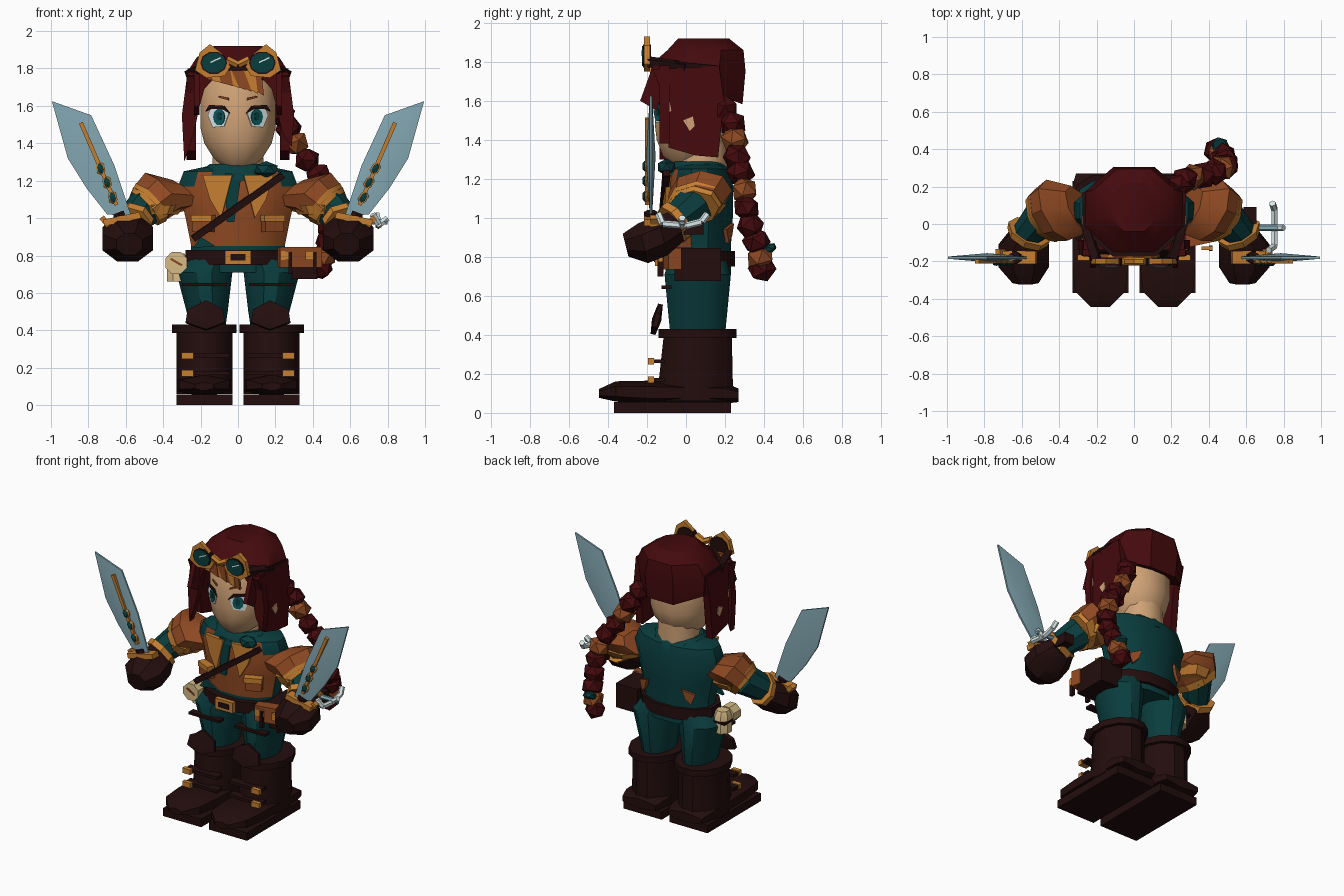
import bpy, bmesh
from math import radians, sin, cos, pi
from mathutils import Vector

cube = bpy.data.objects.get("Cube")
if cube:
    bpy.data.objects.remove(cube, do_unlink=True)


def material(name, *rgb):
    m = bpy.data.materials.new(name)
    m.use_nodes = True
    m.diffuse_color = (*rgb, 1)
    m.node_tree.nodes["Principled BSDF"].inputs["Base Color"].default_value = (*rgb, 1)
    return m


SKIN = material("skin", .62, .36, .18)
HAIR = material("dark red hair", .058, .003, .004)
TEAL = material("teal cloth", .003, .046, .048)
DARK = material("dark leather", .017, .004, .004)
BROWN = material("brown leather", .27, .066, .016)
GOLD = material("gold trim", .56, .21, .03)
STEEL = material("blue steel", .23, .39, .45)
CREAM = material("cream canvas", .68, .5, .24)
WHITE = material("white", .7, .8, .8)
GLASS = material("bright teal", .004, .1, .11)


def finish(name, bm, mat, loc=(0, 0, 0), rot=(0, 0, 0)):
    bmesh.ops.recalc_face_normals(bm, faces=bm.faces[:])
    mesh = bpy.data.meshes.new(name)
    bm.to_mesh(mesh)
    bm.free()
    mesh.materials.append(mat)
    ob = bpy.data.objects.new(name, mesh)
    ob.location = loc
    ob.rotation_euler = [radians(a) for a in rot]
    bpy.context.collection.objects.link(ob)
    return ob


def loft(name, mat, rings, sides=8, axis=(0, 0, 1)):
    """Rings are (x, y, z, half width, half depth, optional tilt along y)."""
    bm = bmesh.new()
    q = Vector((0, 0, 1)).rotation_difference(Vector(axis))
    loops = []
    for x, y, z, rx, ry, *tilt in rings:
        loop = []
        for i in range(sides):
            a = 2 * pi * (i + .5) / sides
            k = 1 / cos(pi / sides)
            p = Vector((rx * k * cos(a), ry * k * sin(a), 0))
            p.z = p.y * (tilt[0] if tilt else 0)
            loop.append(bm.verts.new(q @ p + Vector((x, y, z))))
        loops.append(loop)
    for a, b in zip(loops, loops[1:]):
        for i in range(sides):
            j = (i + 1) % sides
            bm.faces.new((a[i], a[j], b[j], b[i]))
    bm.faces.new(loops[0])
    bm.faces.new(loops[-1])
    return finish(name, bm, mat)


def plate(name, mat, outline, thick, loc=(0, 0, 0), rot=(0, 0, 0), ridge=0):
    """Outline in x and z, extruded along y; a ridge swells both faces."""
    bm = bmesh.new()
    front = bm.faces.new([bm.verts.new((u, -thick / 2, v)) for u, v in outline])
    ext = bmesh.ops.extrude_face_region(bm, geom=[front], use_keep_orig=True)["geom"]
    back = [g for g in ext if isinstance(g, bmesh.types.BMFace)]
    bmesh.ops.translate(bm, verts=back[0].verts[:], vec=(0, thick, 0))
    bmesh.ops.recalc_face_normals(bm, faces=bm.faces[:])
    if ridge:
        bmesh.ops.poke(bm, faces=[front] + back, offset=ridge)
    return finish(name, bm, mat, loc, rot)


def box(name, mat, loc, size, rot=(0, 0, 0)):
    bm = bmesh.new()
    bmesh.ops.create_cube(bm, size=1)
    bmesh.ops.scale(bm, vec=size, verts=bm.verts[:])
    return finish(name, bm, mat, loc, rot)


def ball(name, mat, loc, size, rot=(0, 0, 0)):
    bm = bmesh.new()
    bmesh.ops.create_icosphere(bm, subdivisions=1, radius=1)
    bmesh.ops.scale(bm, vec=size, verts=bm.verts[:])
    return finish(name, bm, mat, loc, rot)


def disc(w, h, n=10):
    return [(w * cos(2 * pi * i / n), h * sin(2 * pi * i / n)) for i in range(n)]


def rod(name, mat, a, b, r, sides=6):
    return loft(name, mat, [(*a, r, r), (*b, r, r)], sides, Vector(b) - Vector(a))


# Torso, with the vest coloured on its front faces
torso = loft("torso", TEAL, [(0, .07, .71, .26, .16), (0, .07, .85, .25, .16),
                             (0, .07, 1.0, .28, .17), (0, .07, 1.17, .32, .17),
                             (0, .07, 1.25, .29, .15), (0, .07, 1.28, .15, .11)], 12)
torso.data.materials.append(BROWN)
for f in torso.data.polygons:
    shoulder = f.center.z > 1.2 and abs(f.center.x) > .2
    if f.normal.y < -.3 and .82 < f.center.z < 1.23 and not shoulder:
        f.material_index = 1
plate("shirt_opening", TEAL, [(-.07, 1.24), (.02, 1.24), (-.02, .98), (-.06, .98)], .02, (0, -.1, 0))
plate("shirt_hem", TEAL, [(-.2, .9), (-.12, .85), (-.24, .84)], .02, (0, -.08, 0))
loft("scarf", TEAL, [(0, .06, 1.2, .22, .17), (0, .06, 1.25, .2, .16), (0, .06, 1.29, .15, .13)], 10)
ball("scarf_knot", TEAL, (.15, -.1, 1.26), (.07, .05, .045))
rod("chest_strap", DARK, (.24, -.1, 1.23), (-.24, -.13, .89), .018, 4)

# Belt, pouches and bag
loft("belt", DARK, [(0, .06, .75, .28, .19), (0, .06, .83, .28, .19)], 12)
box("belt_buckle", GOLD, (0, -.14, .79), (.14, .04, .075))
box("buckle_centre", DARK, (0, -.16, .79), (.08, .01, .035))
box("hip_pouch", DARK, (.34, .06, .76), (.17, .24, .17))
box("front_pouch", BROWN, (.33, -.08, .79), (.23, .07, .11), (0, 0, 12))
for x in (.26, .39):
    box("pouch_clasp", GOLD, (x, -.13, .8), (.06, .02, .05))
    box("pouch_strap", DARK, (x + .02, -.13, .76), (.02, .03, .12))
loft("canvas_bag", CREAM, [(-.325, .05, .66, .055, .06), (-.325, .05, .77, .055, .06), (-.325, .05, .81, .04, .04)])
box("bag_strap", DARK, (-.325, .05, .74), (.118, .128, .014))
rod("rolled_map", CREAM, (-.33, -.06, .76), (-.33, .02, .76), .058, 8)
box("map_tie", BROWN, (-.33, -.062, .765), (.07, .006, .012), (0, 30, 0))

# Neck and head
loft("neck", SKIN, [(0, .08, 1.2, .14, .13), (0, .08, 1.45, .13, .13)], 12)
loft("head", SKIN, [(0, 0, 1.27, .07, .07), (0, .02, 1.32, .13, .14), (0, .035, 1.4, .18, .185),
                    (0, .04, 1.48, .2, .2), (0, .04, 1.72, .2, .2), (0, .04, 1.82, .13, .13)], 12)

# Hair
loft("hair_cap", HAIR, [(0, .07, 1.67, .25, .22, -.4), (0, .075, 1.78, .265, .23, -.12),
                        (0, .1, 1.86, .22, .195), (0, .09, 1.92, .13, .13)], 8)
loft("headband", DARK, [(0, .06, 1.74, .26, .23, -.15), (0, .06, 1.79, .27, .235, -.1)], 8)
for i in range(9):
    x = -.18 + i * .033
    plate("fringe_strand", (BROWN, GOLD, BROWN)[i % 3],
          [(x - .02, 1.79), (x + .04, 1.79), (x + .055, 1.735 - .01 * i), (x + .02, 1.74 - .008 * i)],
          .02, (0, -.17 - .005 * (i % 2), 0))

# Braid over the left shoulder
path = [(.23, .2, 1.56), (.27, .24, 1.48), (.31, .25, 1.4), (.37, .26, 1.31), (.43, .28, 1.23),
        (.47, .3, 1.14), (.49, .31, 1.05), (.49, .33, .96), (.48, .36, .88), (.46, .38, .8), (.44, .39, .74)]
for i, p in enumerate(path):
    ball("braid_segment", BROWN if i in (2, 5, 9) else HAIR, p, (.078, .07, .072), (20 * i, 15, 30 * i))
ball("braid_tie", TEAL, (.46, .42, .84), (.05, .05, .03), (25, 0, 0))

for s, side in ((-1, "right_"), (1, "left_")):
    def m(points):
        return [(s * u, v) for u, v in points]

    # Side hair, hanging as flat locks
    rear = .13 + s * .035
    plate(side + "side_lock", HAIR, [(-.17, 1.76), (.17, 1.78), (rear + .03, 1.6), (rear, 1.31), (.05, 1.32),
                                     (-.09, 1.36), (-.1, 1.58)], .05, (s * .25, 0, 0), (0, 0, 90))
    plate(side + "front_lock", HAIR, m([(.1, 1.78), (.27, 1.78), (.3, 1.55), (.287, 1.34 + s * .04),
                                        (.235, 1.46), (.205, 1.6), (.18, 1.69)]), .05, (0, -.11, 0))
    plate(side + "loose_lock", HAIR, [(-.17, 1.78), (-.08, 1.78), (-.15, 1.55), (-.235, 1.6)],
          .03, (s * .22, 0, 0), (0, 0, 90))
    for y, z in ((-.1, 1.57), (.02, 1.49)):
        plate(side + "skin_gap", SKIN, [(y - .035, z + .01), (y + .015, z + .03), (y + .025, z - .02),
                                        (y, z - .045)], .009, (s * .275, 0, 0), (0, 0, 90))

    # Eyes and brows
    yaw = (0, 0, s * 30)
    eye = (s * .1, -.138, 1.54)
    plate(side + "eye_white", WHITE, m([(-.06, .02), (-.02, .05), (.05, .055), (.07, .01),
                                       (.04, -.055), (-.03, -.05)]), .006, eye, yaw)
    plate(side + "iris", GLASS, disc(.036, .045), .009, (eye[0], eye[1] - .004, 1.54), yaw)
    plate(side + "pupil", TEAL, disc(.016, .024), .009, (eye[0], eye[1] - .007, 1.545), yaw)
    plate(side + "lash", DARK, m([(-.065, .02), (-.03, .06), (.06, .065), (.085, .03),
                                  (.05, .045), (-.02, .042)]), .009, (eye[0], eye[1] - .006, 1.54), yaw)
    plate(side + "brow", BROWN, m([(-.03, -.01), (.03, .004), (.03, .013), (-.025, .004)]),
          .009, (s * .075, -.152, 1.64), yaw)

    # Goggles
    lens = (s * .13, -.2, 1.83)
    plate(side + "goggle_frame", GOLD, m([(-.09, -.02), (-.04, .055), (.02, .1), (.075, .055), (.1, -.04),
                                         (.04, -.08), (-.06, -.07)]), .03, lens)
    plate(side + "goggle_rim", DARK, disc(.072, .062), .04, lens)
    plate(side + "goggle_lens", TEAL, disc(.065, .055), .02, (lens[0], -.215, 1.83))
    box(side + "lens_glint", WHITE, (lens[0] + .01, -.226, 1.845), (.06, .004, .007), (0, -25, 0))
    rod(side + "goggle_bridge", GOLD, (0, -.2, 1.82), (s * .06, -.2, 1.85), .018)
    rod(side + "goggle_strap", DARK, (s * .2, -.19, 1.8), (s * .26, 0, 1.77), .022, 4)

    # Vest details
    plate(side + "lapel", GOLD, m([(.03, 1.23), (.19, 1.23), (.15, 1.1), (.09, 1.0)]), .025,
          (0, -.115, 0), (0, 0, s * 8))
    box(side + "vest_pocket", BROWN, (s * .185, -.085, .96), (.11, .05, .07), (0, 0, s * 25))
    box(side + "pocket_flap", GOLD, (s * .185, -.092, 1.0), (.12, .055, .035), (0, 0, s * 25))
    plate(side + "vest_tatter", BROWN, m([(-.04, .05), (.05, .02), (.02, -.05), (-.02, -.01)]),
          .02, (s * .17, .22, .92), (0, 0, -s * 25))

    # Arms and gloves
    out = (s * .75, -.25, -.6)
    loft(side + "shoulder_guard", BROWN, [(s * .29, .08, 1.13, .08, .13), (s * .41, .075, 1.135, .12, .165),
                                          (s * .485, .045, 1.07, .105, .14)], 8, out)
    loft(side + "sleeve_trim", GOLD, [(s * .465, .05, 1.085, .115, .148), (s * .5, .04, 1.05, .1, .13)], 8, out)
    loft(side + "lower_trim", GOLD, [(s * .41, .06, 1.07, .12, .15), (s * .42, .05, 1.02, .1, .12)], 8)
    reach = (s * .3, -.7, -.5)
    loft(side + "forearm", TEAL, [(s * .47, .06, 1.08, .1, .1), (s * .57, -.06, .98, .08, .08)], 8, reach)
    loft(side + "glove_cuff", GOLD, [(s * .56, -.04, .99, .115, .1), (s * .57, -.07, .965, .11, .1)], 8, reach)
    loft(side + "glove", DARK, [(s * .57, -.03, .96, .085, .08), (s * .59, -.12, .91, .135, .105),
                                (s * .59, -.22, .87, .135, .105), (s * .58, -.31, .86, .07, .06)],
         8, (0, -1, -.25))

    # Curved blades
    plate(side + "blade", STEEL, m([(.57, 1.01), (.66, 1.28), (.785, 1.55), (.995, 1.625), (.91, 1.32),
                                    (.81, 1.16), (.7, 1.02)]), .012, (0, -.18, 0), ridge=.018)
    rod(side + "blade_inlay", GOLD, (s * .84, -.2, 1.51), (s * .65, -.2, 1.07), .011, 4)
    for x, z in ((.735, 1.265), (.7, 1.19), (.67, 1.11)):
        ball(side + "gem_setting", GOLD, (s * x, -.2, z), (.028, .018, .04), (0, s * 22, 0))
        ball(side + "gem", TEAL, (s * x, -.212, z), (.019, .014, .03), (0, s * 22, 0))
    box(side + "blade_guard", GOLD, (s * .62, -.18, .995), (.2, .07, .035), (0, s * 12, 0))
    rod(side + "blade_grip", DARK, (s * .64, -.18, 1.03), (s * .55, -.18, .8), .03)
    box(side + "guard_spike", GOLD, (s * .7, -.16, .97), (.03, .05, .09), (0, s * 40, 0))

    # Legs
    loft(side + "trouser_leg", TEAL, [(s * .16, .06, .4, .09, .14), (s * .165, .06, .5, .11, .15),
                                     (s * .18, .06, .71, .15, .17), (s * .15, .06, .78, .12, .15)], 12)
    plate(side + "knee_pad", DARK, m([(-.1, -.04), (-.09, .03), (0, .08), (.1, .03), (.11, -.04), (0, -.08)]),
          .025, (s * .17, -.15, .48), (-14, 0, 0), ridge=.012)
    box(side + "thigh_strap", DARK, (s * .18, -.1, .645), (.24, .05, .018))

    # Boots
    c = s * .18
    loft(side + "boot_shaft", DARK, [(c, .05, .06, .15, .2), (c, .05, .16, .15, .19), (c, .06, .39, .15, .175)], 12)
    loft(side + "boot_cuff", DARK, [(c, .06, .385, .172, .2), (c, .06, .43, .172, .2)], 12)
    loft(side + "boot_foot", DARK, [(c, .27, .09, .13, .03), (c, .2, .1, .15, .045), (c, -.2, .105, .15, .052),
                                    (c, -.36, .11, .135, .045), (c, -.445, .1, .05, .02)], 6, (0, -1, 0))
    box(side + "boot_sole", DARK, (c, -.07, .028), (.3, .6, .056))
    for z in (.17, .265):
        box(side + "boot_strap", DARK, (s * .17, -.14, z), (.25, .06, .02))
        box(side + "boot_buckle", GOLD, (s * .27, -.18, z), (.062, .03, .035))

# Grappling hook hanging by the left hand
rod("hook_shank", STEEL, (.62, -.02, .98), (.8, -.02, .98), .014)
points = [(.72, -.14, 1.02), (.75, -.12, .97), (.75, 0, .96), (.75, .08, .98), (.74, .11, 1.02)]
for a, b in zip(points, points[1:]):
    rod("hook_prong", WHITE, a, b, .016)
rod("hook_tip", WHITE, (.75, -.02, .96), (.8, -.02, 1.0), .016)
box("hook_holster", DARK, (.62, .04, .95), (.07, .1, .07))

# Shading
bpy.ops.object.select_all(action="DESELECT")
for ob in bpy.context.scene.objects:
    if ob.type == "MESH":
        ob.select_set(True)
        bpy.context.view_layer.objects.active = ob
bpy.ops.object.shade_smooth_by_angle(angle=radians(35))
